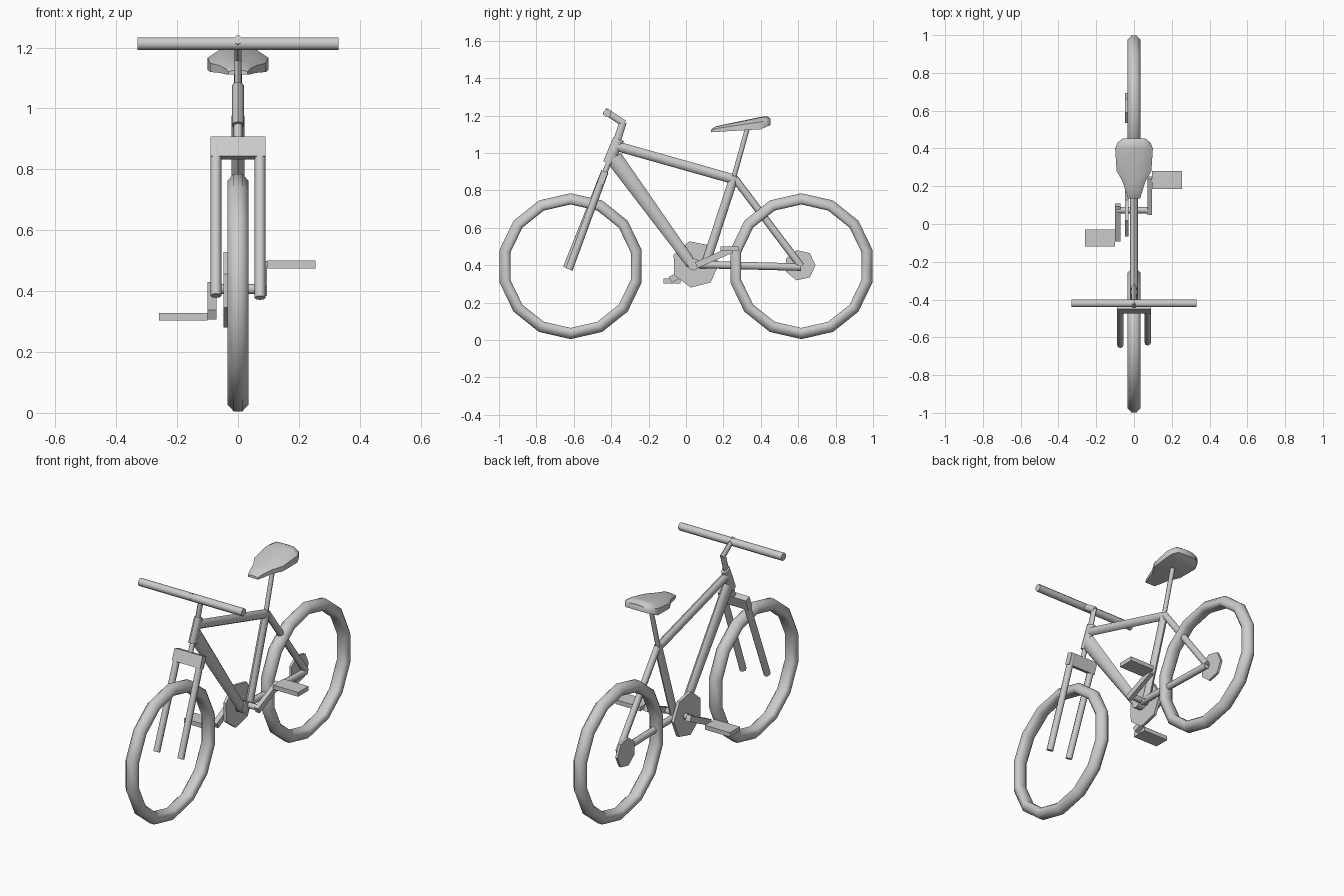
import bpy, bmesh, math
from mathutils import Vector

if "Cube" in bpy.data.objects:
    bpy.data.objects.remove(bpy.data.objects["Cube"])

X = Vector((1, 0, 0))


def finish(name, bm, smooth=True):
    bmesh.ops.recalc_face_normals(bm, faces=bm.faces)
    me = bpy.data.meshes.new(name)
    bm.to_mesh(me)
    bm.free()
    ob = bpy.data.objects.new(name, me)
    bpy.context.collection.objects.link(ob)
    if smooth:
        bpy.ops.object.select_all(action='DESELECT')
        ob.select_set(True)
        bpy.context.view_layer.objects.active = ob
        bpy.ops.object.shade_smooth_by_angle(angle=math.radians(50))
    return ob


def loft(name, rings, closed=False, smooth=True):
    """Skin a list of point rings; closed joins last ring to first."""
    bm = bmesh.new()
    vs = [[bm.verts.new(p) for p in r] for r in rings]
    n = len(vs[0])
    for k in range(len(vs) if closed else len(vs) - 1):
        a, b = vs[k], vs[(k + 1) % len(vs)]
        for i in range(n):
            j = (i + 1) % n
            bm.faces.new((a[i], a[j], b[j], b[i]))
    if not closed:
        bm.faces.new(vs[0])
        bm.faces.new(vs[-1])
    return finish(name, bm, smooth)


def tube(name, p, q, r, r2=None, rx=None, x=0, n=8, phase=0):
    """Tube between two (y, z) points; r is side-view radius, rx half width."""
    r2 = r if r2 is None else r2
    a, b = Vector((x, *p)), Vector((x, *q))
    side = X.cross(b - a).normalized()
    rings = []
    for c, s in ((a, r), (b, r2)):
        w = rx or s
        rings.append([c + side * s * math.cos(t) + X * w * math.sin(t)
                      for t in (phase + math.tau * i / n for i in range(n))])
    return loft(name, rings, smooth=n > 4)


def bar(name, p, x0, x1, sides, r, phase=0.0):
    """Prism running along x at (y, z) point p."""
    y, z = p
    ang = [phase + math.tau * i / sides for i in range(sides)]
    return loft(name, [[(x, y + r * math.cos(t), z + r * math.sin(t)) for t in ang]
                       for x in (x0, x1)], smooth=sides > 7)


def box(name, x, y, z):
    return loft(name, [[(u, y[0], z[0]), (u, y[1], z[0]), (u, y[1], z[1]), (u, y[0], z[1])]
                       for u in x], smooth=False)


def beam(name, p, q, half, rx, x=0):
    k = math.sqrt(2)
    return tube(name, p, q, half * k, rx=rx * k, x=x, n=4, phase=math.pi / 4)


# Wheels: tyre section swept round 14 sides
section = [(-.035, .367), (-.014, .39), (.014, .39), (.035, .367),
           (.035, .343), (.022, .33), (-.022, .33), (-.035, .343)]
for name, cy in (("front_wheel", -.617), ("rear_wheel", .617)):
    rings = []
    for i in range(14):
        t = math.pi / 2 + math.tau * i / 14
        rings.append([(x, cy + r * math.cos(t), .395 + r * math.sin(t)) for x, r in section])
    loft(name, rings, closed=True)

# Frame
tube("head_tube", (-.415, .945), (-.36, 1.075), .03, rx=.02)
tube("top_tube", (-.375, 1.038), (.255, .86), .026, rx=.02)
tube("down_tube", (-.385, .975), (.03, .405), .045, .027, rx=.021)
tube("seat_tube", (.103, .40), (.258, .875), .024, rx=.02)
tube("chain_stay", (.03, .405), (.615, .39), .02, rx=.018)
tube("seat_stay", (.26, .865), (.615, .395), .02, rx=.018)
bar("bottom_bracket", (.04, .405), -.022, .022, 8, .033)

# Fork
for side, x, end in (("left", -.0725, (-.638, .385)), ("right", .0725, (-.625, .378))):
    tube("fork_leg_" + side, (-.434, .90), end, .02, rx=.018, x=x)
beam("fork_crown", (-.434, .902), (-.458, .838), .018, .09)
tube("steerer", (-.44, .88), (-.405, .97), .014)

# Stem and handlebar
tube("stem_post", (-.37, 1.06), (-.337, 1.165), .02, rx=.011)
tube("stem_reach", (-.33, 1.157), (-.435, 1.226), .018, rx=.012)
bar("handlebar", (-.42, 1.213), -.33, .33, 8, .022, math.pi / 8)

# Seat post and seat: y, half width, top z, bottom z
tube("seat_post", (.25, .85), (.332, 1.145), .013)
seat = [(.135, .032, 1.127, 1.111), (.16, .04, 1.143, 1.112), (.225, .06, 1.157, 1.117),
        (.28, .092, 1.168, 1.12), (.40, .1, 1.193, 1.127), (.43, .088, 1.197, 1.14),
        (.452, .06, 1.185, 1.15)]
loft("seat", [[(-w, y, b), (-w, y, b + (t - b) * .6), (-w * .65, y, t - .003), (0, y, t),
               (w * .65, y, t - .003), (w, y, b + (t - b) * .6), (w, y, b)]
              for y, w, t, b in seat])

# Drivetrain on the left side
bar("chainring", (.05, .405), -.047, -.03, 7, .127, .03)
bar("rear_sprocket", (.61, .40), -.047, -.033, 7, .083)

# Cranks and pedals
bar("crank_axle", (.073, .407), -.09, .09, 8, .017)
beam("crank_arm_right", (.055, .40), (.245, .483), .017, .0125, x=.083)
beam("crank_arm_left", (.10, .415), (-.085, .322), .017, .0145, x=-.0855)
box("pedal_right", (.095, .255), (.185, .28), (.475, .50))
box("pedal_left", (-.26, -.10), (-.12, -.03), (.303, .328))
